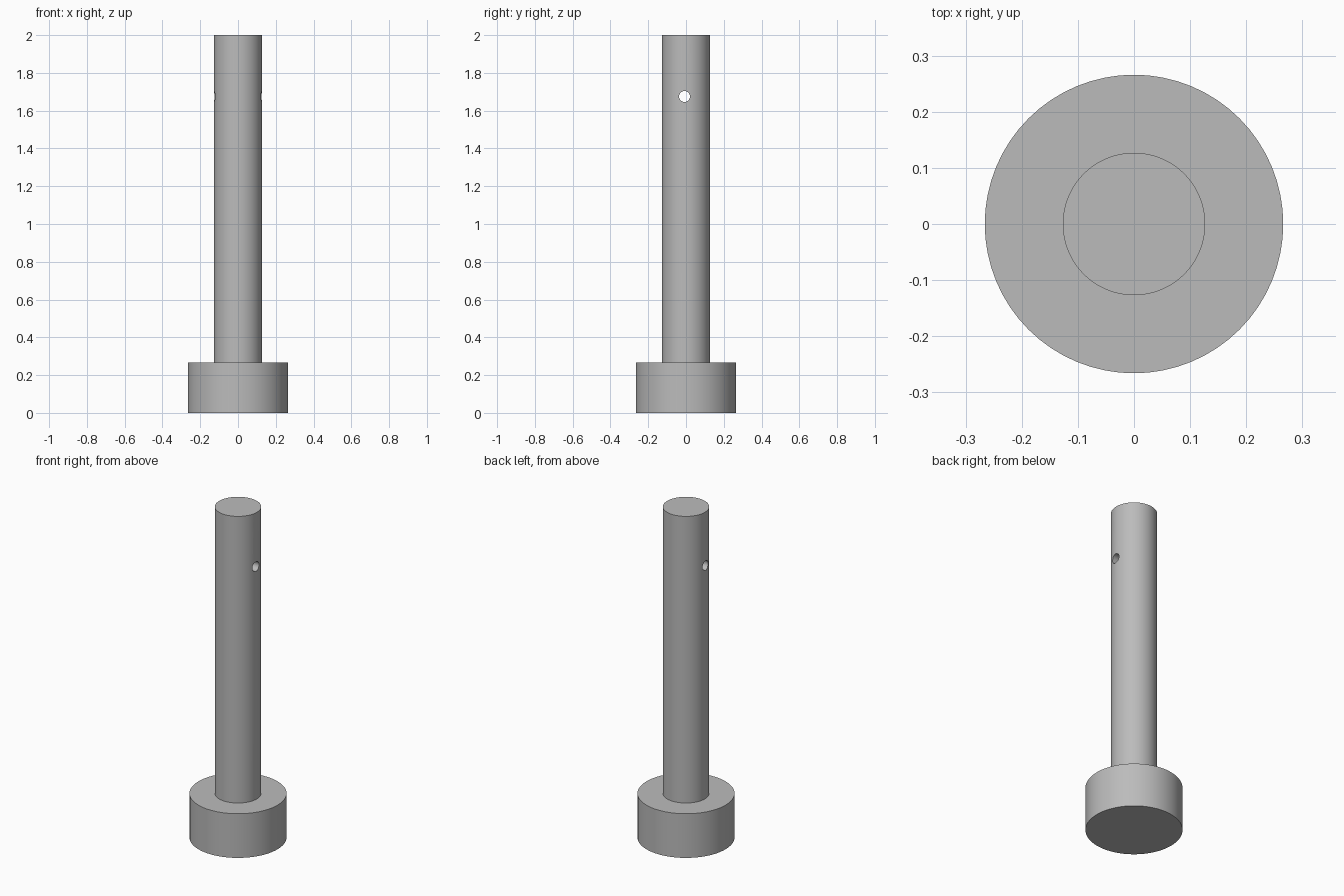
import bpy, bmesh, math

# Remove the default cube
cube = bpy.data.objects.get("Cube")
if cube:
    bpy.data.objects.remove(cube, do_unlink=True)

HEAD_R, HEAD_H = 0.266, 0.267
SHAFT_R, TOP = 0.127, 2.0
HOLE_R, HOLE_Y, HOLE_Z = 0.029, -0.008, 1.675
SEGMENTS = 64

steel = bpy.data.materials.new("grey steel")
steel.use_nodes = True
colour = (0.5, 0.5, 0.5, 1)
steel.diffuse_color = colour
steel.node_tree.nodes["Principled BSDF"].inputs["Base Color"].default_value = colour


def lathe(name, profile):
    """Turn an (r, z) profile about z into a closed solid."""
    bm = bmesh.new()
    verts = [bm.verts.new((r, 0, z)) for r, z in profile]
    edges = [bm.edges.new(pair) for pair in zip(verts, verts[1:])]
    bmesh.ops.spin(bm, geom=verts + edges, axis=(0, 0, 1), cent=(0, 0, 0),
                   angle=math.tau, steps=SEGMENTS)
    bmesh.ops.remove_doubles(bm, verts=bm.verts, dist=1e-4)
    # Close the two open ends with flat caps
    bmesh.ops.holes_fill(bm, edges=[e for e in bm.edges if e.is_boundary], sides=0)
    bmesh.ops.recalc_face_normals(bm, faces=bm.faces)
    mesh = bpy.data.meshes.new(name)
    bm.to_mesh(mesh)
    bm.free()
    mesh.materials.append(steel)
    obj = bpy.data.objects.new(name, mesh)
    bpy.context.collection.objects.link(obj)
    return obj


# Headed pin: broad head at the foot, slim shaft above
pin = lathe("headed_pin", [(HEAD_R, 0), (HEAD_R, HEAD_H),
                           (SHAFT_R, HEAD_H), (SHAFT_R, TOP)])

# Cross hole running left to right through the shaft
bpy.ops.mesh.primitive_cylinder_add(vertices=32, radius=HOLE_R, depth=1,
                                    location=(0, HOLE_Y, HOLE_Z),
                                    rotation=(0, math.pi / 2, 0))
cutter = bpy.context.object
cutter.name = "cross_hole_cutter"
cutter.data.materials.append(steel)

bpy.ops.object.select_all(action="DESELECT")
bpy.context.view_layer.objects.active = pin
pin.select_set(True)
cut = pin.modifiers.new("cross_hole", "BOOLEAN")
cut.operation = "DIFFERENCE"
cut.solver = "EXACT"
cut.object = cutter
bpy.ops.object.modifier_apply(modifier=cut.name)
bpy.data.objects.remove(cutter, do_unlink=True)

# Round sides smooth, rims sharp
bpy.ops.object.shade_smooth_by_angle(angle=math.radians(30))
